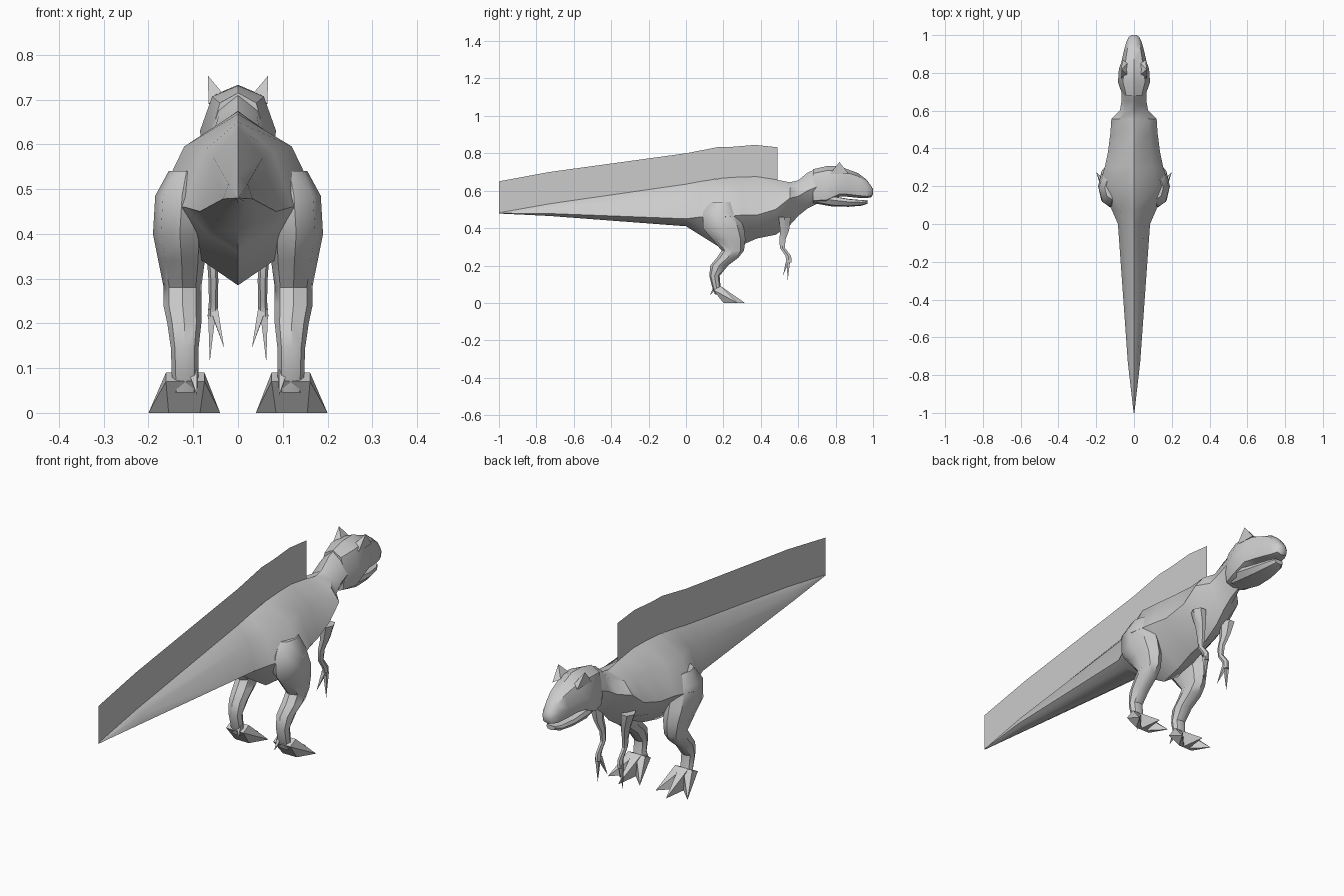
import bpy, bmesh, math
from mathutils import Vector

grey = bpy.data.materials.new("plain grey")
grey.diffuse_color = (0.6, 0.6, 0.6, 1)


def finish(name, bm, mirror=False, angle=40):
    bmesh.ops.recalc_face_normals(bm, faces=bm.faces)
    me = bpy.data.meshes.new(name)
    bm.to_mesh(me)
    bm.free()
    me.materials.append(grey)
    ob = bpy.data.objects.new(name, me)
    bpy.context.collection.objects.link(ob)
    bpy.ops.object.select_all(action='DESELECT')
    ob.select_set(True)
    bpy.context.view_layer.objects.active = ob
    bpy.ops.object.shade_smooth_by_angle(angle=math.radians(angle))
    if mirror:
        ob.modifiers.new("mirror", 'MIRROR').use_mirror_merge = False
    return ob


def loft(bm, rings):
    """Skin a list of closed rings and cap both ends."""
    rows = [[bm.verts.new(p) for p in r] for r in rings]
    n = len(rows[0])
    for a, b in zip(rows, rows[1:]):
        for i in range(n):
            j = (i + 1) % n
            bm.faces.new((a[i], a[j], b[j], b[i]))
    bm.faces.new(rows[0])
    bm.faces.new(rows[-1])


def section(y, w, zt, zm, zb, up, low):
    """Eight-point symmetric cross-section: ridge, flank, belly."""
    half = [(up[0] * w, zm + up[1] * (zt - zm)), (w, zm),
            (low[0] * w, zm - low[1] * (zm - zb))]
    pts = [(0, zt)] + half + [(0, zb)] + [(-x, z) for x, z in reversed(half)]
    return [(x, y, z) for x, z in pts]


def trunk(name, table, up, low):
    bm = bmesh.new()
    loft(bm, [section(*row, up, low) for row in table])
    return finish(name, bm)


def limb(bm, table, n=8):
    """Rows: centre x, back y, front y, height, half width."""
    rings = []
    for x, y0, y1, z, r in table:
        rings.append([(x + r * math.cos(math.tau * k / n),
                       (y0 + y1) / 2 + (y1 - y0) / 2 * math.sin(math.tau * k / n), z)
                      for k in range(n)])
    loft(bm, rings)


def hull(bm, pts):
    vs = [bm.verts.new(p) for p in pts]
    bmesh.ops.convex_hull(bm, input=vs)


def spike(bm, base, tip, r):
    d = (Vector(tip) - Vector(base)).normalized()
    u = d.orthogonal().normalized() * r
    v = d.cross(u)
    b = Vector(base)
    hull(bm, [b + u, b + v, b - u, b - v, Vector(tip)])


# body with tail and neck
trunk("body", [
    (-1.0, .002, .482, .480, .478), (-.73, .033, .530, .478, .465),
    (0, .085, .635, .450, .410), (.08, .120, .650, .460, .360),
    (.20, .185, .668, .460, .285), (.30, .155, .674, .470, .310),
    (.38, .138, .675, .470, .345), (.48, .125, .660, .500, .365),
    (.555, .120, .645, .560, .415), (.60, .075, .655, .570, .465),
    (.65, .066, .697, .600, .505), (.71, .066, .722, .625, .535)],
    (.65, .65), (.58, .58))

# skull
trunk("skull", [
    (.68, .060, .715, .620, .530), (.75, .085, .731, .630, .530),
    (.82, .080, .733, .635, .568), (.86, .066, .716, .635, .568),
    (.92, .053, .694, .625, .562), (.965, .040, .660, .610, .560),
    (.99, .028, .625, .600, .565), (1.0, .014, .608, .598, .580)],
    (.68, .76), (.85, .8))

# lower jaw
trunk("lower_jaw", [
    (.70, .055, .600, .570, .530), (.78, .066, .572, .550, .516),
    (.87, .056, .556, .540, .514), (.94, .040, .550, .538, .520),
    (.97, .022, .550, .543, .530)],
    (.9, .9), (.7, .8))

# brow horns
bm = bmesh.new()
hull(bm, [(.035, .79, .715), (.066, .77, .69), (.062, .87, .69),
          (.035, .85, .705), (.067, .82, .753)])
finish("brow_horns", bm, True)

# hind legs
bm = bmesh.new()
limb(bm, [
    (.115, .13, .25, .54, .040), (.125, .09, .275, .485, .060),
    (.130, .09, .31, .40, .060), (.126, .14, .318, .34, .052),
    (.124, .19, .31, .28, .042), (.124, .165, .28, .242, .043),
    (.120, .13, .225, .20, .038), (.119, .125, .18, .145, .031),
    (.118, .14, .185, .085, .030), (.118, .155, .20, .045, .028)])
finish("hind_legs", bm, True)

# feet: three spread toes and a rear claw
bm = bmesh.new()
for tx, ty in ((.20, .275), (.12, .315), (.04, .275)):
    s = (tx - .12) * .25
    hull(bm, [(.095 + s, .145, .07), (.141 + s, .145, .07), (.095 + s, .185, .09),
              (.141 + s, .185, .09), (.105 + s, .20, 0), (.135 + s, .20, 0),
              (tx, ty, 0)])
spike(bm, (.10, .16, .09), (.092, .128, .04), .014)
finish("feet", bm, True, 30)

# arms
bm = bmesh.new()
limb(bm, [
    (.080, .49, .565, .46, .030), (.068, .50, .555, .39, .018),
    (.057, .497, .535, .34, .012), (.055, .50, .53, .295, .011),
    (.055, .53, .565, .25, .010), (.056, .535, .565, .215, .012)], 6)
finish("arms", bm, True)

# hand claws
bm = bmesh.new()
spike(bm, (.058, .548, .23), (.063, .543, .115), .013)
spike(bm, (.053, .545, .23), (.031, .518, .145), .012)
finish("hand_claws", bm, True)

# flat dorsal sheet along the back and tail
bm = bmesh.new()
edge = [(-1, .48, .65), (-.73, .53, .70), (0, .633, .80), (.17, .665, .833),
        (.25, .667, .835), (.37, .675, .845), (.49, .658, .832)]
cols = [(bm.verts.new((0, y, a)), bm.verts.new((0, y, b))) for y, a, b in edge]
for p, q in zip(cols, cols[1:]):
    bm.faces.new((p[0], q[0], q[1], p[1]))
finish("dorsal_sheet", bm)
